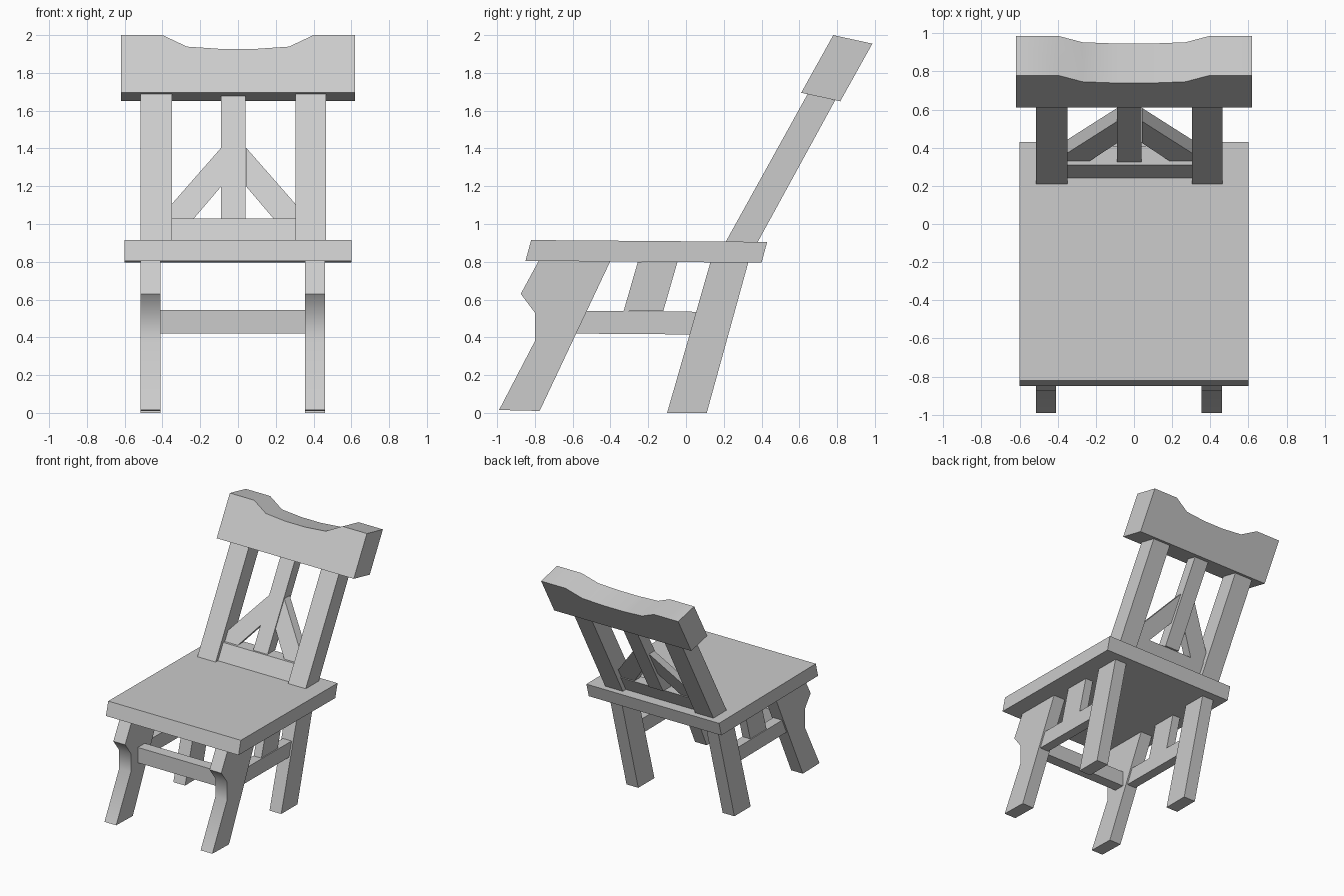
import bpy
import bmesh
from math import radians
from mathutils import Vector

if "Cube" in bpy.data.objects:
    bpy.data.objects.remove(bpy.data.objects["Cube"], do_unlink=True)

grey = bpy.data.materials.new("plain_grey")
grey.use_nodes = True
grey.diffuse_color = (0.6, 0.6, 0.6, 1)
grey.node_tree.nodes["Principled BSDF"].inputs["Base Color"].default_value = (0.6, 0.6, 0.6, 1)


def prism(name, outline, direction, smooth=False):
    """Extrude a closed 3D outline along a direction."""
    bm = bmesh.new()
    face = bm.faces.new([bm.verts.new(p) for p in outline])
    result = bmesh.ops.extrude_face_region(bm, geom=[face], use_keep_orig=True)
    verts = [v for v in result["geom"] if isinstance(v, bmesh.types.BMVert)]
    bmesh.ops.translate(bm, verts=verts, vec=direction)
    bmesh.ops.recalc_face_normals(bm, faces=bm.faces)
    mesh = bpy.data.meshes.new(name)
    bm.to_mesh(mesh)
    bm.free()
    mesh.materials.append(grey)
    obj = bpy.data.objects.new(name, mesh)
    bpy.context.collection.objects.link(obj)
    if smooth:
        bpy.ops.object.select_all(action="DESELECT")
        obj.select_set(True)
        bpy.context.view_layer.objects.active = obj
        bpy.ops.object.shade_smooth_by_angle(angle=radians(40))
    return obj


def side_part(name, profile, x0, x1, smooth=False):
    """Side profile (y, z) extruded across x."""
    return prism(name, [(x0, y, z) for y, z in profile], (x1 - x0, 0, 0), smooth)


def leaning_part(name, outline, offset, depth):
    """Front outline (x, z) laid on the reclined plane of the back."""
    points = [(x, 0.21 + offset + 0.557 * (z - 0.905), z) for x, z in outline]
    return prism(name, points, (0, depth, 0))


# Seat
side_part("seat", [(-0.85, 0.805), (-0.82, 0.915), (0.43, 0.905), (0.40, 0.795)], -0.6, 0.6)

# Legs, side rails and side slats
front_leg = [(-0.99, 0.015), (-0.80, 0.38), (-0.80, 0.53), (-0.875, 0.63),
             (-0.78, 0.805), (-0.40, 0.805), (-0.775, 0.01)]
back_leg = [(-0.10, 0), (0.11, 0), (0.33, 0.797), (0.13, 0.80)]
side_rail = [(-0.62, 0.42), (0.04, 0.415), (0.07, 0.535), (-0.56, 0.54)]
side_slat = [(-0.33, 0.54), (-0.12, 0.54), (-0.045, 0.80), (-0.255, 0.80)]
for side, x in (("right", -0.462), ("left", 0.408)):
    side_part(side + "_front_leg", front_leg, x - 0.053, x + 0.053, True)
    side_part(side + "_back_leg", back_leg, x - 0.053, x + 0.053)
    side_part(side + "_side_rail", side_rail, x - 0.04, x + 0.04)
    side_part(side + "_side_slat", side_slat, x - 0.035, x + 0.035)

# Front stretcher
side_part("front_stretcher", [(-0.71, 0.42), (-0.71, 0.545), (-0.62, 0.545), (-0.62, 0.42)],
          -0.41, 0.356)

# Back posts
post = [(0.21, 0.905), (0.38, 0.905), (0.79, 1.655), (0.645, 1.69)]
side_part("right_back_post", post, -0.515, -0.35)
side_part("left_back_post", post, 0.305, 0.465)

# Lower back rail, centre slat and diagonal braces
leaning_part("back_rail", [(-0.35, 0.905), (0.305, 0.905), (0.305, 1.03), (-0.35, 1.03)], 0.03, 0.10)
leaning_part("centre_slat", [(-0.09, 1.03), (0.04, 1.03), (0.04, 1.68), (-0.09, 1.68)], 0.045, 0.10)
brace = [(0.065, 1.405), (0.328, 1.105), (0.328, 1.03), (0.21, 1.03), (0.065, 1.20)]
for side, sign in (("right", -1), ("left", 1)):
    leaning_part(side + "_brace", [(sign * x - 0.023, z) for x, z in brace], 0.05, 0.07)

# Head rail with a dipped top edge
up = Vector((0, 0.17, 0.305))
base = Vector((0, 0.61, 1.695))
dip = [(0.62, 0), (0.62, 1), (0.40, 1), (0.27, 0.8), (0.09, 0.76)]
contour = dip + [(-x, t) for x, t in reversed(dip)]
prism("head_rail", [base + up * t + Vector((x, 0, 0)) for x, t in contour], (0, 0.207, -0.045), True)
